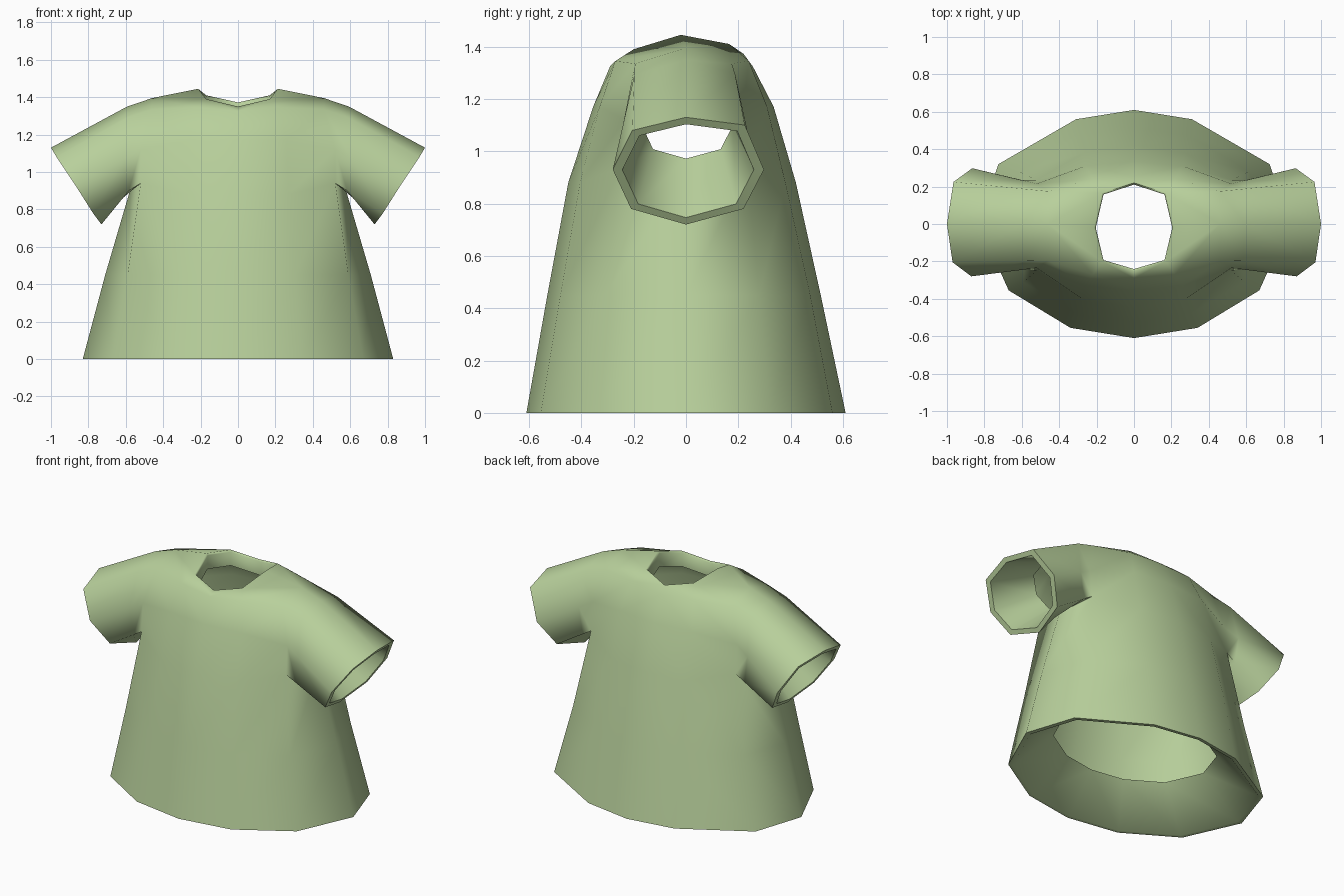
import bpy
import bmesh
import math
from mathutils import Vector

cube = bpy.data.objects.get("Cube")
if cube:
    bpy.data.objects.remove(cube, do_unlink=True)

# Single cloth colour
cloth = bpy.data.materials.new("sage_green_cloth")
cloth.use_nodes = True
GREEN = (0.48, 0.63, 0.33, 1.0)
cloth.diffuse_color = GREEN
bsdf = cloth.node_tree.nodes["Principled BSDF"]
bsdf.inputs["Base Color"].default_value = GREEN
bsdf.inputs["Roughness"].default_value = 0.8

bm = bmesh.new()


def ring(points):
    return [bm.verts.new(p) for p in points]


def scaled_ring(row, centre, factor, shift=(0, 0, 0)):
    """Copy of a row of vertices, scaled about a centre and moved."""
    c = Vector(centre)
    return ring([c + (v.co - c) * factor + Vector(shift) for v in row])


def bridge(a, b, closed=False):
    """Quads between two equally long rows of vertices."""
    n = len(a)
    for i in range(n if closed else n - 1):
        j = (i + 1) % n
        bm.faces.new((a[i], a[j], b[j], b[i]))


# Left half of the torso: rows run front centre -> side -> back centre
hem = ring([(0, -.61, 0), (.34, -.555, 0), (.67, -.355, 0), (.83, 0, 0),
            (.725, .32, 0), (.31, .56, 0), (0, .61, 0)])
waist = ring([(0, -.53, .45), (.305, -.48, .45), (.59, -.31, .45), (.71, 0, .45),
              (.615, .28, .45), (.29, .475, .45), (0, .515, .45)])
armpit = ring([(0, -.45, .88), (.27, -.405, .88), (.52, -.25, .94), (.575, 0, .91),
               (.52, .235, .94), (.27, .38, .88), (0, .42, .88)])
bridge(hem, waist)
bridge(waist, armpit)

# Chest and back panels above the armpit
front_chest = ring([(0, -.355, 1.17), (.26, -.33, 1.17), (.52, -.235, 1.12)])
back_chest = ring([(.52, .215, 1.12), (.26, .31, 1.17), (0, .335, 1.17)])
front_yoke = ring([(0, -.29, 1.325), (.22, -.27, 1.345), (.46, -.195, 1.335)])
back_yoke = ring([(.46, .175, 1.335), (.22, .24, 1.345), (0, .255, 1.325)])
for low, mid, high in ((armpit[:3], front_chest, front_yoke),
                       (armpit[4:], back_chest, back_yoke)):
    bridge(low, mid)
    bridge(mid, high)

# Shoulder and neckline
tip = bm.verts.new((.46, 0, 1.395))
neck = ring([(0, -.25, 1.35), (.17, -.2, 1.39), (.213, -.02, 1.445),
             (.17, .165, 1.41), (0, .22, 1.372)])
bridge(front_yoke, [neck[0], neck[1], tip])
bridge(back_yoke, [tip, neck[3], neck[4]])
bm.faces.new((neck[1], tip, neck[2]))
bm.faces.new((neck[2], tip, neck[3]))

# Sleeve: octagonal tube from the armhole to the cuff
armhole = [armpit[3], armpit[4], back_chest[0], back_yoke[0],
           tip, front_yoke[2], front_chest[2], armpit[2]]
cuff_points = [(.73, 0, .72), (.775, .22, .78), (.865, .298, .93), (.965, .225, 1.10),
               (1, 0, 1.13), (.97, -.205, 1.08), (.87, -.28, .93), (.775, -.21, .78)]
upper_points = []
for i, (v, c) in enumerate(zip(armhole, cuff_points)):
    p = v.co.lerp(Vector(c), 0.25)
    if 3 <= i <= 5:
        p.z += 0.02
    upper_points.append(p)
upper_arm = ring(upper_points)
cuff = ring(cuff_points)
bridge(armhole, upper_arm, closed=True)
bridge(upper_arm, cuff, closed=True)

# Hem facing: a narrow rim, then a band turned inwards
hem_rim = scaled_ring(hem, (0, 0, 0), 0.965)
hem_fold = scaled_ring(hem, (0, 0, 0), 0.64, (0, 0, .23))
bridge(hem_rim, hem)
bridge(hem_fold, hem_rim)

# Cuff facing
cuff_centre = (.865, 0, .925)
cuff_rim = scaled_ring(cuff, cuff_centre, 0.87)
cuff_fold = scaled_ring(cuff, cuff_centre, 0.6, (-.26, 0, .17))
bridge(cuff, cuff_rim, closed=True)
bridge(cuff_rim, cuff_fold, closed=True)

# Neck facing
neck_rim = scaled_ring(neck, (0, -.015, 1.4), 0.96, (0, 0, -.01))
neck_fold = scaled_ring(neck, (0, -.015, 1.4), 0.97, (0, 0, -.1))
bridge(neck, neck_rim)
bridge(neck_rim, neck_fold)

mesh = bpy.data.meshes.new("shirt")
bm.to_mesh(mesh)
bm.free()
shirt = bpy.data.objects.new("shirt", mesh)
bpy.context.scene.collection.objects.link(shirt)
mesh.materials.append(cloth)

# Mirror to the right side
mirror = shirt.modifiers.new("mirror", "MIRROR")
mirror.use_clip = True

bpy.ops.object.select_all(action="DESELECT")
shirt.select_set(True)
bpy.context.view_layer.objects.active = shirt
bpy.ops.object.modifier_apply(modifier="mirror")
bpy.ops.object.shade_smooth_by_angle(angle=math.radians(75))
